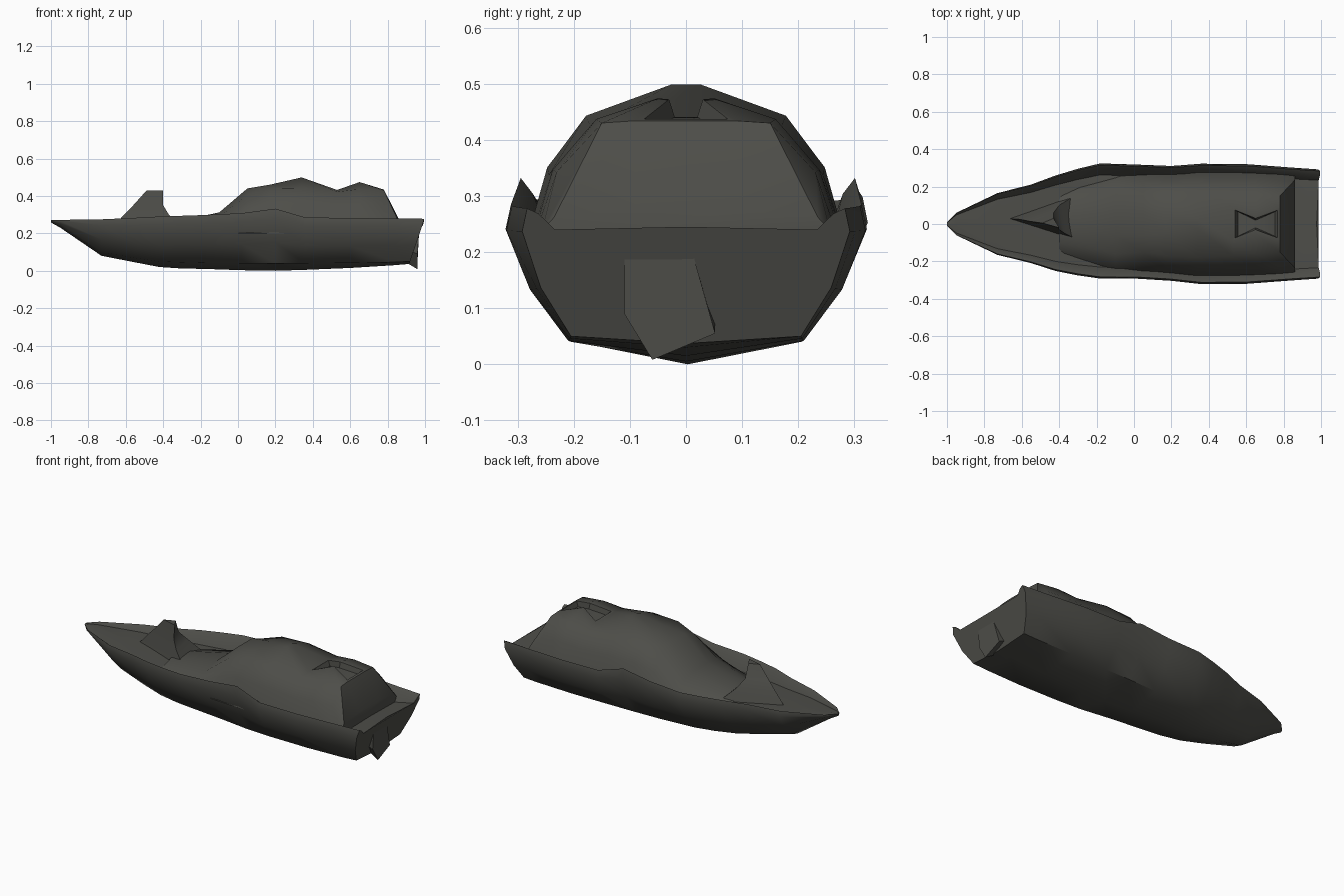
import bpy, bmesh, math

if "Cube" in bpy.data.objects:
    bpy.data.objects.remove(bpy.data.objects["Cube"])

paint = bpy.data.materials.new("dark_olive_grey")
paint.diffuse_color = (0.075, 0.075, 0.066, 1)
paint.use_nodes = True
paint.node_tree.nodes["Principled BSDF"].inputs["Base Color"].default_value = paint.diffuse_color


def finish(bm, name, angle=40):
    bmesh.ops.recalc_face_normals(bm, faces=bm.faces)
    me = bpy.data.meshes.new(name)
    bm.to_mesh(me)
    bm.free()
    me.materials.append(paint)
    ob = bpy.data.objects.new(name, me)
    bpy.context.collection.objects.link(ob)
    bpy.ops.object.select_all(action='DESELECT')
    ob.select_set(True)
    bpy.context.view_layer.objects.active = ob
    bpy.ops.object.shade_smooth_by_angle(angle=math.radians(angle))
    return ob


def loft(rings):
    """Skin closed rings of equal length and cap both ends."""
    bm = bmesh.new()
    vr = [[bm.verts.new(p) for p in r] for r in rings]
    n = len(vr[0])
    for a, b in zip(vr, vr[1:]):
        for i in range(n):
            j = (i + 1) % n
            bm.faces.new((a[i], a[j], b[j], b[i]))
    bm.faces.new(vr[0])
    bm.faces.new(vr[-1])
    return bm


def mirrored(half, shift=0):
    """Complete a half section (y >= 0); points on y = 0 are kept once."""
    full = half + [(x, -y, z) for x, y, z in reversed(half) if y > 1e-6]
    return [(x, y + shift, z) for x, y, z in full]


# Hull: x, gunwale half width, gunwale z, chine half width, chine z, keel z, deck z
stations = [
    (-1.00, .008, .272, .004, .262, .258, .268),
    (-.95, .060, .272, .020, .240, .230, .258),
    (-.73, .165, .275, .060, .100, .080, .240),
    (-.55, .210, .283, .100, .068, .045, .232),
    (-.42, .255, .290, .130, .050, .020, .225),
    (-.30, .285, .294, .155, .045, .012, .220),
    (-.18, .308, .298, .170, .042, .010, .220),
    (.02, .305, .308, .185, .040, .003, .220),
    (.20, .307, .332, .200, .040, .000, .220),
    (.36, .322, .285, .205, .040, .005, .220),
    (.60, .320, .282, .210, .042, .015, .215),
    (.84, .302, .279, .207, .046, .030, .205),
    (.92, .292, .278, .205, .050, .037, .240),
]
hull = []
for x, w, g, cw, cz, k, d in stations:
    rake = .075 if x > .9 else 0          # transom leans outward at the top
    half = [(x, 0, k), (x, cw, cz),
            (x + rake * .4, cw + (w - cw) * .62, cz + (g - cz) * .38),
            (x + rake * .85, w, cz + (g - cz) * .82),
            (x + rake, w * .97, g), (x + rake, w * .90, g - (g - d) * .25),
            (x + rake * .9, w * .80, d), (x + rake * .75, 0, d + .005)]
    # starboard and port sides differ slightly amidships
    hull.append(mirrored(half, .017 * math.exp(-((x + .12) / .25) ** 2)))
finish(loft(hull), "hull", 45)

# Cabin: x, base half width, shoulder half width, shoulder z, roof half width, roof z
cabin = []
for x, bw, sw, sz, rw, rz in [
    (-.40, .18, .10, .235, .05, .250),
    (-.10, .26, .16, .290, .06, .312),
    (.05, .275, .15, .405, .06, .440),
    (.17, .28, .17, .440, .05, .460),
    (.34, .29, .178, .443, .025, .499),
    (.53, .29, .170, .422, .09, .432),
    (.65, .285, .160, .437, .05, .474),
    (.78, .28, .150, .430, .09, .434),
    (.86, .27, .235, .262, .09, .275),
]:
    base = .20
    cabin.append(mirrored([
        (x, bw, base), (x, sw + (bw - sw) * .62, base + (sz - base) * .62),
        (x, sw, sz), (x, rw, rz)]))
bm = loft(cabin)
# Roof hatch: framed shallow recess in the aft roof strip
bmesh.ops.recalc_face_normals(bm, faces=bm.faces)
roof = [f for f in bm.faces
        if .54 < f.calc_center_median().x < .77
        and abs(f.calc_center_median().y) < .01
        and f.calc_center_median().z > .4]
bmesh.ops.inset_region(bm, faces=roof, thickness=.02)
bmesh.ops.inset_region(bm, faces=roof, thickness=.01, depth=-.03)
finish(bm, "cabin", 40)

# Foredeck fin: tapering mast with raked front and broad back
fin = []
for z, x0, x1, y0, y1 in [(.22, -.68, -.29, -.09, .15),
                          (.30, -.61, -.37, -.05, .10),
                          (.35, -.56, -.40, -.03, .06),
                          (.428, -.49, -.40, -.02, .03)]:
    fin.append([(x0, (y0 + y1) / 2, z), (x1, y0, z), (x1 - .03, y1, z)])
finish(loft(fin), "foredeck_fin", 50)

# Outdrive: angular plate on the transom, tapering into the hull
outline = [(-.11, .205), (.01, .205), (.052, .055), (-.06, .008), (-.11, .09)]
finish(loft([
    [(.89, y, .05 + (z - .008) * .8) for y, z in outline],
    [(.968 if z > .2 else .96, y, z) for y, z in outline]]), "outdrive", 30)
